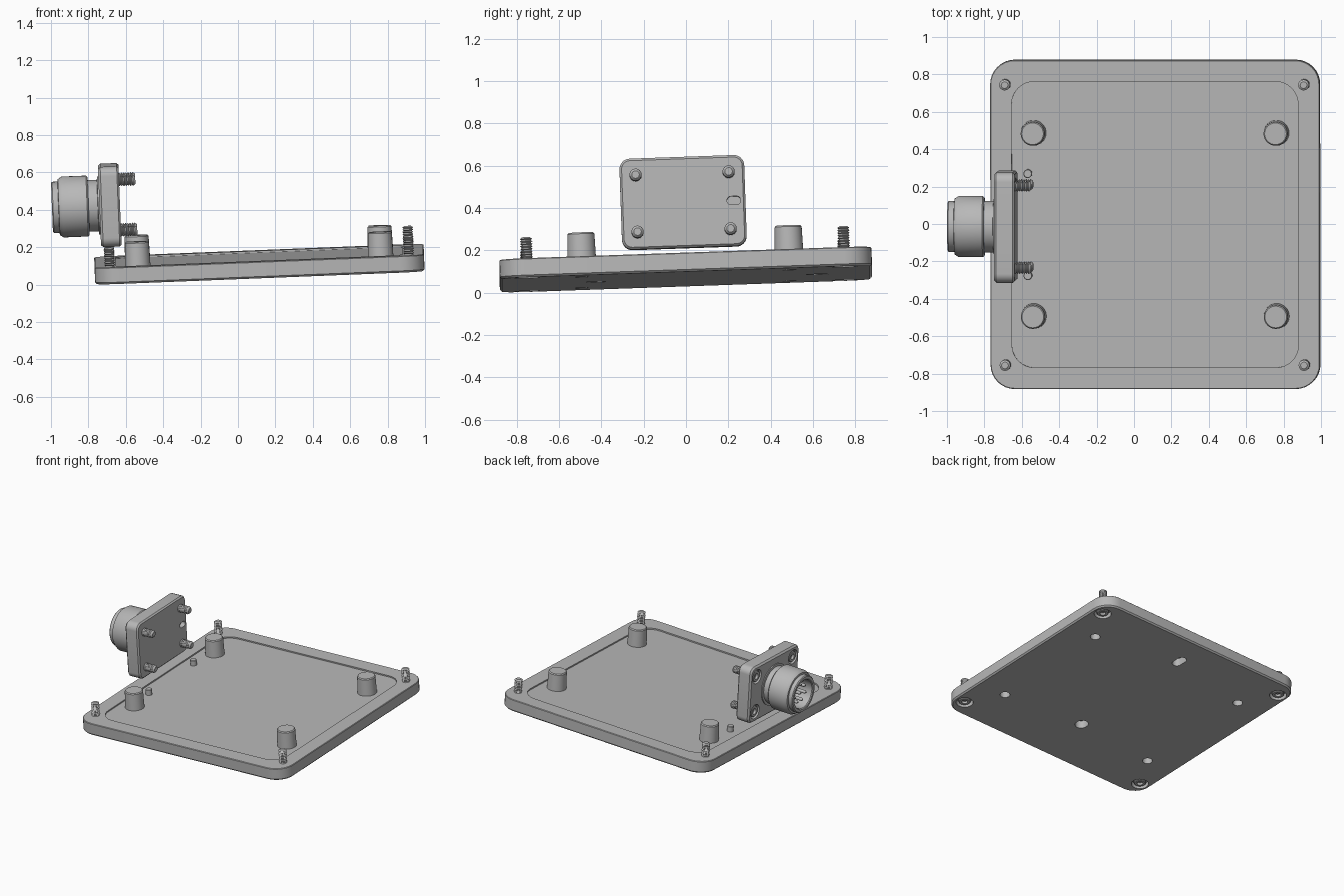
import bpy, bmesh
from math import pi, cos, sin
from mathutils import Matrix, Vector

if "Cube" in bpy.data.objects:
    bpy.data.objects.remove(bpy.data.objects["Cube"])

grey = bpy.data.materials.new("plain_grey")
grey.use_nodes = True
grey.diffuse_color = (0.48, 0.48, 0.48, 1)
grey.node_tree.nodes["Principled BSDF"].inputs["Base Color"].default_value = (0.48, 0.48, 0.48, 1)

T, R = Matrix.Translation, Matrix.Rotation
# Whole assembly leans slightly in both directions
LEAN = T((0.116, 0, 0.064)) @ R(-0.04, 4, "Y") @ R(0.035, 4, "X")
# Connector frame: its z axis points out of the plate edge, towards -x
CONN = LEAN @ T((-0.787, 0, 0.393)) @ R(-pi / 2, 4, "Y")


def skin(name, rings, matrix):
    """Closed solid through a list of rings of points, capped at both ends."""
    bm = bmesh.new()
    loops = [[bm.verts.new(p) for p in ring] for ring in rings]
    n = len(loops[0])
    for a, b in zip(loops, loops[1:]):
        for i in range(n):
            j = (i + 1) % n
            bm.faces.new((a[i], a[j], b[j], b[i]))
    bm.faces.new(loops[0][::-1])
    bm.faces.new(loops[-1])
    bmesh.ops.recalc_face_normals(bm, faces=bm.faces)
    mesh = bpy.data.meshes.new(name)
    bm.to_mesh(mesh)
    bm.free()
    mesh.materials.append(grey)
    obj = bpy.data.objects.new(name, mesh)
    bpy.context.collection.objects.link(obj)
    obj.matrix_world = matrix
    return obj


def lathe(name, profile, matrix, sides=32):
    """Revolve (radius, height) points about z."""
    turn = [2 * pi * i / sides for i in range(sides)]
    return skin(name, [[(r * cos(a), r * sin(a), h) for a in turn] for r, h in profile], matrix)


def slab(name, width, depth, levels, matrix, steps=8):
    """Rounded rectangle lofted through (height, inset, corner radius) levels."""
    rings = []
    for h, inset, rad in levels:
        ring = []
        for k, (sx, sy) in enumerate(((1, 1), (-1, 1), (-1, -1), (1, -1))):
            cx, cy = sx * (width / 2 - inset - rad), sy * (depth / 2 - inset - rad)
            for i in range(steps + 1):
                a = (k + i / steps) * pi / 2
                ring.append((cx + rad * cos(a), cy + rad * sin(a), h))
        rings.append(ring)
    return skin(name, rings, matrix)


def cut(target, cutter):
    mod = target.modifiers.new("cut", "BOOLEAN")
    mod.operation, mod.solver, mod.object = "DIFFERENCE", "EXACT", cutter
    bpy.context.view_layer.update()
    bpy.context.view_layer.objects.active = target
    bpy.ops.object.modifier_apply(modifier=mod.name)
    bpy.data.objects.remove(cutter)


def hole(target, matrix, radius, start, end):
    cut(target, lathe("cutter", [(radius, start), (radius, end)], matrix, 24))


def slot(target, width, depth, matrix, start, end):
    rad = min(width, depth) * 0.499
    cut(target, slab("cutter", width, depth, [(start, 0, rad), (end, 0, rad)], matrix))


def screw(name, matrix, length):
    """Socket head screw, head at the origin, threaded towards +z."""
    profile = [(0.021, 0.022), (0.021, 0.004), (0.038, 0.004), (0.043, 0.009), (0.043, 0.034), (0.022, 0.034)]
    h = 0.07
    while h < length - 0.012:
        profile += [(0.022, h), (0.029, h + 0.006)]
        h += 0.012
    profile += [(0.022, length - 0.003), (0.018, length)]
    return lathe(name, profile, matrix, 16)


def corners(x, y):
    return [(sx * x, sy * y) for sx in (-1, 1) for sy in (-1, 1)]


# Base plate with chamfered underside and shallow recessed floor
plate = slab("base_plate", 1.763, 1.76, [
    (0, 0.01, 0.12), (0.01, 0, 0.13), (0.086, 0, 0.13), (0.09, 0.004, 0.126),
    (0.09, 0.115, 0.12), (0.08, 0.115, 0.12)], LEAN)

# Corner screws, in counterbores under the plate
for i, (x, y) in enumerate(corners(0.80, 0.75)):
    spot = LEAN @ T((x, y, 0))
    hole(plate, spot, 0.06, -0.02, 0.036)
    screw(f"plate_screw_{i + 1}", spot, 0.192)

# Standoff posts with blind holes beneath
for i, (x, y) in enumerate(corners(0.65, 0.49)):
    spot = LEAN @ T((x, y, 0))
    hole(plate, spot, 0.035, -0.02, 0.07)
    lathe(f"standoff_post_{i + 1}", [(0.068, 0.075), (0.064, 0.203), (0.058, 0.21)], spot)

# Small locating pins beside the connector
for i, y in enumerate((-0.273, 0.273)):
    lathe(f"locating_pin_{i + 1}", [(0.023, 0.075), (0.023, 0.118), (0.02, 0.121)],
          LEAN @ T((-0.68, y, 0)), 20)

# Hanging hole and slot in the underside
slot(plate, 0.085, 0.10, LEAN @ T((0, -0.43, 0)), -0.02, 0.06)
slot(plate, 0.065, 0.12, LEAN @ T((0, 0.63, 0)), -0.02, 0.06)

# Connector flange
flange = slab("connector_flange", 0.43, 0.59, [
    (-0.055, 0.01, 0.04), (-0.045, 0, 0.05), (0.043, 0, 0.05), (0.055, 0.012, 0.038)], CONN)
slot(flange, 0.04, 0.065, CONN @ T((0, 0.24, 0)), -0.08, -0.02)
for i, (x, y) in enumerate(corners(0.135, 0.22)):
    spot = CONN @ T((x, y, 0.055)) @ R(pi, 4, "X")
    hole(flange, spot, 0.053, -0.02, 0.036)
    screw(f"flange_screw_{i + 1}", spot, 0.197)

# Hollow connector barrel
lathe("connector_barrel", [
    (0.155, 0.05), (0.155, 0.062), (0.138, 0.064), (0.138, 0.113), (0.155, 0.113),
    (0.163, 0.121), (0.163, 0.252), (0.15, 0.272), (0.137, 0.274), (0.137, 0.303),
    (0.131, 0.309), (0.113, 0.309), (0.107, 0.303), (0.107, 0.18)], CONN, 48)

# Contact pins and key inside the barrel
contacts = [(0, 0)] + [(0.066 * cos(2 * pi * k / 7), 0.066 * sin(2 * pi * k / 7)) for k in range(7)]
for i, (x, y) in enumerate(contacts):
    lathe(f"contact_pin_{i + 1}", [(0.012, 0.17), (0.012, 0.275), (0.006, 0.284)],
          CONN @ T((x, y, 0)), 12)
slab("barrel_key", 0.022, 0.03, [(0.17, 0, 0.003), (0.29, 0, 0.003)],
     CONN @ T((0.099, 0, 0)), 2)

# Smooth round walls, keep hard edges
bpy.ops.object.select_all(action="DESELECT")
for obj in bpy.context.collection.objects:
    if obj.type == "MESH" and grey.name in obj.data.materials:
        obj.select_set(True)
        bpy.context.view_layer.objects.active = obj
bpy.ops.object.shade_smooth_by_angle(angle=0.6)
